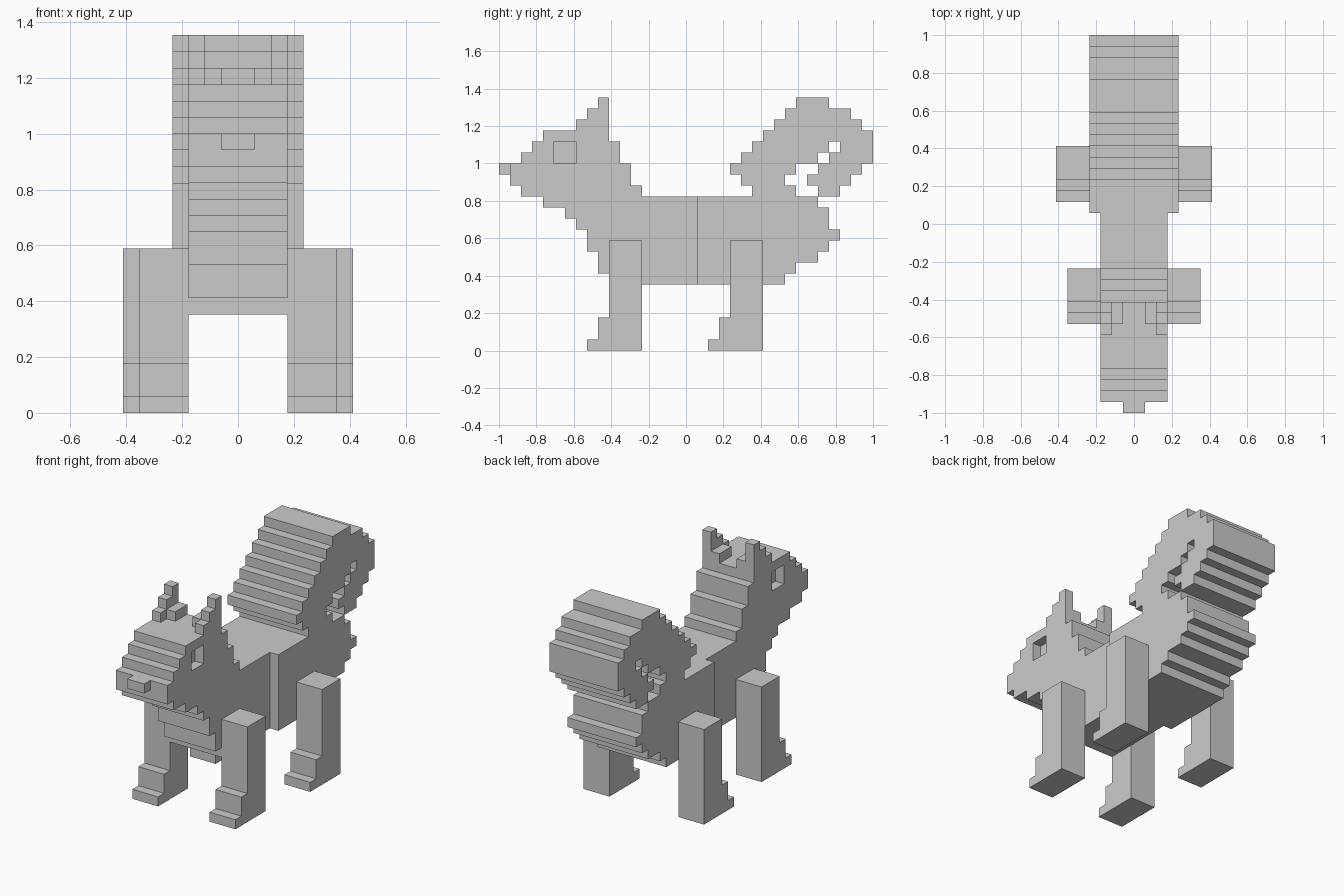
import bpy, bmesh
from mathutils import Vector

if "Cube" in bpy.data.objects:
    bpy.data.objects.remove(bpy.data.objects["Cube"])

U = 1 / 17  # one block


def slab(name, x0, x1, rows, recess=None):
    """Stepped side profile from {z: [(y0, y1), ...]} rows, extruded from x0 to x1."""
    bm = bmesh.new()
    for z, spans in rows.items():
        for y0, y1 in spans:
            for y in range(y0, y1):
                bm.faces.new([bm.verts.new((x0, a, b)) for a, b in
                              ((y, z), (y + 1, z), (y + 1, z + 1), (y, z + 1))])
    bmesh.ops.remove_doubles(bm, verts=bm.verts[:], dist=0.01)
    ext = bmesh.ops.extrude_face_region(bm, geom=bm.faces[:], use_keep_orig=True)
    for v in ext["geom"]:
        if isinstance(v, bmesh.types.BMVert):
            v.co.x = x1
    bmesh.ops.recalc_face_normals(bm, faces=bm.faces[:])

    # Push a rectangular pocket one block into both sides
    if recess:
        ya, yb, za, zb = recess
        for x in (x0, x1):
            picked = []
            for f in bm.faces:
                c = f.calc_center_median()
                if abs(c.x - x) < 0.01 and ya < c.y < yb and za < c.z < zb:
                    picked.append(f)
            out = bmesh.ops.extrude_face_region(bm, geom=picked)["geom"]
            verts = [g for g in out if isinstance(g, bmesh.types.BMVert)]
            bmesh.ops.translate(bm, verts=verts, vec=Vector((1 if x == x0 else -1, 0, 0)))
            bmesh.ops.delete(bm, geom=[f for f in picked if f.is_valid], context='FACES')
        bmesh.ops.recalc_face_normals(bm, faces=bm.faces[:])

    bmesh.ops.dissolve_limit(bm, angle_limit=0.01, verts=bm.verts[:], edges=bm.edges[:])
    bmesh.ops.scale(bm, vec=(U, U, U), verts=bm.verts[:])
    mesh = bpy.data.meshes.new(name)
    bm.to_mesh(mesh)
    bm.free()
    obj = bpy.data.objects.new(name, mesh)
    bpy.context.collection.objects.link(obj)
    return obj


def pair(name, x0, x1, rows):
    slab(name + "_right", x0, x1, rows)
    slab(name + "_left", -x1, -x0, rows)


# Chest, neck and head in one profile, with sunken eyes
starts = [-7, -8, -8, -9, -9, -10, -11, -13, -15, -16, -16, -15, -14, -13]
ends = [1] * 8 + [-4, -5, -5, -6, -6, -7]
slab("head_and_chest", -3, 3,
     {6 + i: [s] for i, s in enumerate(zip(starts, ends))},
     recess=(-12, -10, 17, 19))

# Nose
slab("nose", -1, 1, {16: [(-17, -16)]})

# Ears: stepped outer tip and small inner block
pair("ear", 2, 3, {20: [(-10, -7)], 21: [(-9, -7)], 22: [(-8, -7)]})
pair("inner_ear", 1, 2, {20: [(-9, -7)]})

# Hindquarters with curled tail
hind = {6 + i: [(1, e)] for i, e in enumerate([9, 10, 12, 13, 14, 13, 13, 12])}
hind.update({
    14: [(6, 10), (12, 14)],
    15: [(5, 9), (11, 15)],
    16: [(4, 10), (12, 16)],
    17: [(5, 12), (13, 17)],
    18: [(6, 13), (14, 17)],
    19: [(7, 17)],
    20: [(8, 16)],
    21: [(9, 15)],
    22: [(10, 13)],
})
slab("hindquarters_and_tail", -4, 4, hind)

# Legs with stepped paws
for name, x, back in (("front_leg", 3, -4), ("hind_leg", 4, 7)):
    toe = [5, 4, 4] + [3] * 7
    pair(name, x, x + 3, {z: [(back - d, back)] for z, d in enumerate(toe)})
